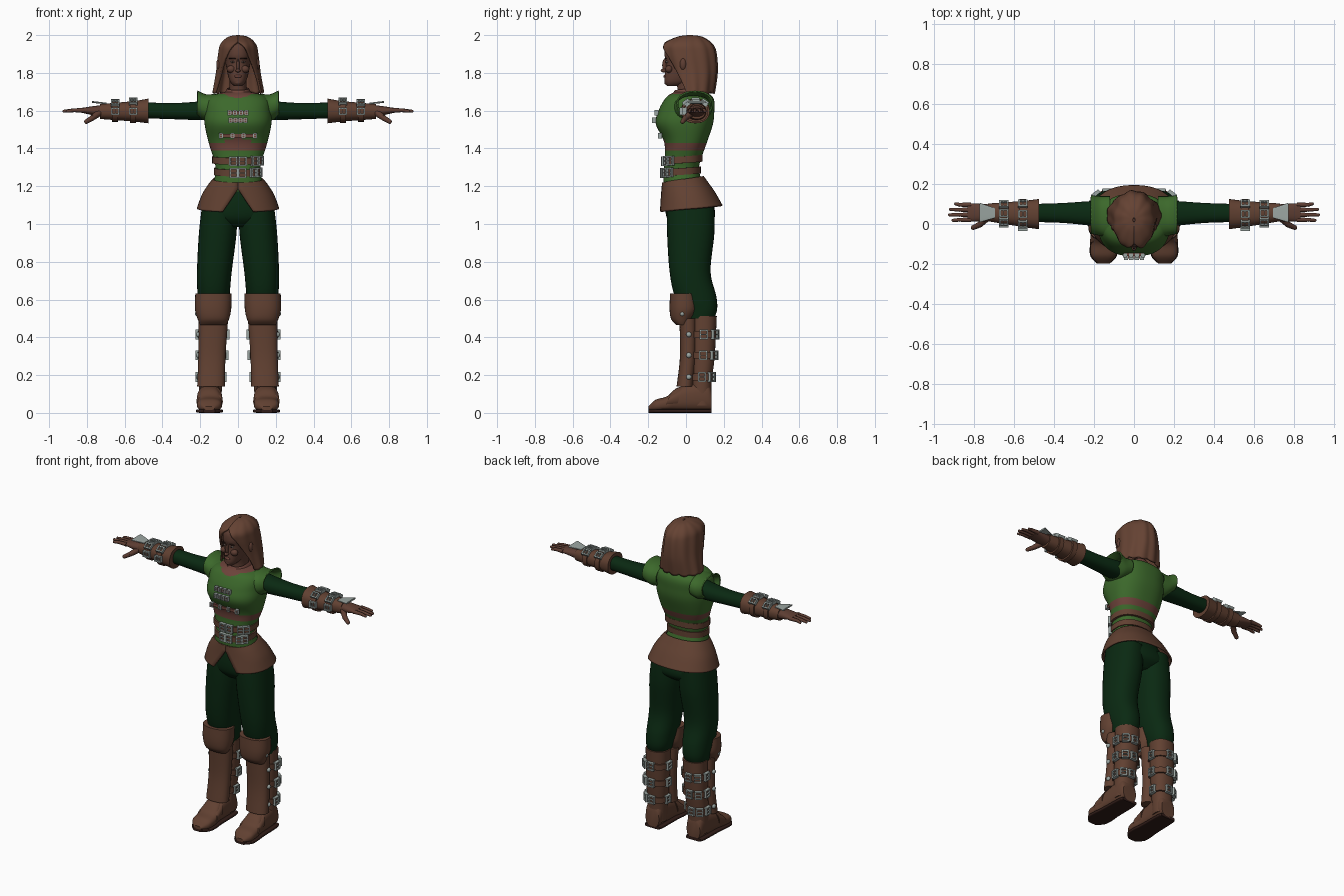
import bpy, bmesh, math
from mathutils import Vector, Matrix

default_cube = bpy.data.objects.get("Cube")
if default_cube:
    bpy.data.objects.remove(default_cube, do_unlink=True)


def material(name, red, green, blue):
    mat = bpy.data.materials.new(name)
    mat.use_nodes = True
    mat.diffuse_color = (red, green, blue, 1)
    shader = mat.node_tree.nodes["Principled BSDF"]
    shader.inputs["Base Color"].default_value = mat.diffuse_color
    shader.inputs["Roughness"].default_value = .8
    return mat


LEATHER = material("brown leather", .12, .052, .031)
HAIR = material("brown hair", .13, .055, .033)
SKIN = material("brown skin", .11, .047, .032)
TRIM = material("reddish trim", .15, .056, .042)
GREEN = material("vest green", .045, .14, .024)
CLOTH = material("dark green cloth", .003, .022, .006)
METAL = material("grey metal", .33, .38, .36)
SHADE = material("dark brown", .03, .012, .009)
EYE = material("eye white", .3, .25, .22)


def finish(name, mesh_data, mats, mirror=False, thick=0):
    bmesh.ops.recalc_face_normals(mesh_data, faces=mesh_data.faces)
    mesh = bpy.data.meshes.new(name)
    mesh_data.to_mesh(mesh)
    mesh_data.free()
    part = bpy.data.objects.new(name, mesh)
    bpy.context.collection.objects.link(part)
    for mat in mats:
        mesh.materials.append(mat)
    bpy.ops.object.select_all(action="DESELECT")
    part.select_set(True)
    bpy.context.view_layer.objects.active = part
    bpy.ops.object.shade_smooth_by_angle(angle=math.radians(42))
    if thick:
        shell = part.modifiers.new("thickness", "SOLIDIFY")
        shell.thickness, shell.offset = thick, 0
    if mirror:
        part.modifiers.new("both sides", "MIRROR")


def refine(rings, steps=6):
    """Smooth curve through the rings."""
    fine = []
    for i in range(len(rings) - 1):
        before, start = rings[max(i - 1, 0)], rings[i]
        end, after = rings[i + 1], rings[min(i + 2, len(rings) - 1)]
        for k in range(steps):
            t = k / steps
            fine.append([b + t / 2 * (c - a + t * (2*a - 5*b + 4*c - d + t * (3*(b - c) + d - a)))
                         for a, b, c, d in zip(before, start, end, after)])
    return fine + [rings[-1]]


def ring_at(rings, position):
    return min(refine(rings, steps=20), key=lambda ring: abs(ring[0] - position))


def centred(rings):
    """Rings given as height, half width, front, back."""
    return [(z, -half, half, front, back) for z, half, front, back in rings]


def oval(angle, power):
    c, s = math.cos(angle), math.sin(angle)
    return math.copysign(abs(c) ** (2 / power), c), math.copysign(abs(s) ** (2 / power), s)


def place(axis, along, u, v):
    return Vector({"x": (along, u, v), "y": (u, along, v), "z": (u, v, along)}[axis])


def loft(name, mats, rings, axis="z", power=2.3, sides=32, mirror=False, thick=0,
         tilt=0, gap=None, rule=None, warp=None, caps=True):
    """Skin over rings of position, low u, high u, low v, high v; gap opens the front."""
    bm, rows = bmesh.new(), []
    for along, u_low, u_high, v_low, v_high in refine(rings):
        row = []
        opening = math.radians(gap(along)) if gap else 0
        for j in range(sides):
            share = j / (sides - 1 if gap else sides)
            angle = opening - math.pi / 2 + (math.tau - 2 * opening) * share
            c, s = oval(angle, power)
            point = place(axis, along + tilt * math.sin(angle),
                          (u_low + u_high + c * (u_high - u_low)) / 2,
                          (v_low + v_high + s * (v_high - v_low)) / 2)
            row.append(bm.verts.new(warp(point, angle) if warp else point))
        rows.append(row)
    for lower, upper in zip(rows, rows[1:]):
        for j in range(sides - 1 if gap else sides):
            k = (j + 1) % sides
            bm.faces.new((lower[j], lower[k], upper[k], upper[j]))
    if caps and not gap:
        bm.faces.new(rows[0])
        bm.faces.new(rows[-1])
    if rule:
        for face in bm.faces:
            face.material_index = rule(face.calc_center_median())
    finish(name, bm, mats, mirror, thick)


def add_block(bm, frame, centre, size):
    shape = frame @ Matrix.Translation(centre) @ Matrix.Diagonal((*size, 1))
    bmesh.ops.create_cube(bm, size=1, matrix=shape)


def add_buckle(bm, frame, width, height, bar=.008, depth=.02):
    """Four bars and a prong, facing the local z axis."""
    for side in (-1, 1):
        add_block(bm, frame, (side * width / 2, 0, 0), (bar, height, depth))
        add_block(bm, frame, (0, side * height / 2, 0), (width + bar, bar, depth))
    add_block(bm, frame, (0, 0, 0), (width, bar / 2, depth))


def strap(name, body, axis, position, width, angles, mirror=False, tilt=0, power=2.3):
    """Leather band hugging a body, with buckles at the given angles."""
    _, u_low, u_high, v_low, v_high = ring_at(body, position)
    lift = .009
    bounds = (u_low - lift, u_high + lift, v_low - lift, v_high + lift)
    loft(name, [LEATHER], [(position + side * width / 2, *bounds) for side in (-1, 1)],
         axis, power, mirror=mirror, tilt=tilt)
    bm = bmesh.new()
    for degrees in angles:
        angle = math.radians(degrees)
        c, s = oval(angle, power)
        spot = place(axis, position + tilt * math.sin(angle),
                     (u_low + u_high + c * (bounds[1] - bounds[0])) / 2,
                     (v_low + v_high + s * (bounds[3] - bounds[2])) / 2)
        outward = place(axis, 0, math.cos(angle) / (u_high - u_low), math.sin(angle) / (v_high - v_low))
        outward.normalize()
        along = place(axis, 1, 0, 0)
        turn = Matrix((along.cross(outward), along, outward)).transposed().to_4x4()
        add_buckle(bm, Matrix.Translation(spot) @ turn, width, width * 1.2)
    finish(name + "_buckles", bm, [METAL], mirror)


def ball(name, mat, centre, size, mirror=False):
    bm = bmesh.new()
    bmesh.ops.create_uvsphere(bm, u_segments=16, v_segments=10, radius=1,
                              matrix=Matrix.Translation(centre) @ Matrix.Diagonal((*size, 1)))
    finish(name, bm, [mat], mirror)


def finger(name, points, radius):
    """Tapered, jointed rod with a rounded tip."""
    bm = bmesh.new()
    for start, end in zip(points, points[1:]):
        start, end = Vector(start), Vector(end)
        turn = (end - start).to_track_quat("Z", "Y").to_matrix().to_4x4()
        bmesh.ops.create_cone(bm, cap_ends=True, segments=10, radius1=radius, radius2=radius * .8,
                              depth=(end - start).length, matrix=Matrix.Translation((start + end) / 2) @ turn)
        radius *= .8
        bmesh.ops.create_uvsphere(bm, u_segments=10, v_segments=6, radius=radius, matrix=Matrix.Translation(end))
    finish(name, bm, [SKIN], mirror=True)


# Head, neck and face
loft("head", [SKIN], centred([(1.73, .02, -.1, -.04), (1.76, .045, -.115, .03), (1.85, .066, -.106, .12),
                              (1.9, .07, -.114, .13), (1.95, .06, -.1, .12), (1.98, .03, -.04, .07)]))
loft("neck", [SKIN], centred([(1.66, .06, -.06, .08), (1.71, .046, -.045, .08), (1.8, .046, -.06, .08)]))
ball("nose_tip", SKIN, (0, -.117, 1.812), (.013, .017, .01))
ball("nose_bridge", SKIN, (0, -.112, 1.84), (.008, .014, .035))
ball("cheeks", SKIN, (.036, -.09, 1.82), (.024, .02, .02), mirror=True)
ball("chin", SKIN, (0, -.1, 1.75), (.02, .015, .014))
ball("eyes", EYE, (.028, -.101, 1.858), (.011, .006, .005), mirror=True)
ball("irises", SHADE, (.028, -.106, 1.858), (.005, .003, .005), mirror=True)
ball("eyebrows", SHADE, (.03, -.108, 1.876), (.02, .006, .003), mirror=True)
ball("lips", TRIM, (0, -.112, 1.782), (.02, .008, .008))
ball("ears", SKIN, (.1, -.015, 1.845), (.015, .018, .032), mirror=True)


# Parted bob of hair with a ragged hem
def strands(point, angle):
    swell = 1 + .022 * math.cos(angle * 11)
    hem = max(0, 1.76 - point.z) * abs(math.sin(angle * 6.5))
    return Vector((point.x * swell, point.y * swell, point.z - hem / 6))


def parting(z):
    return 65 * math.sqrt(max(0, 1.96 - z) * 4)


loft("hair", [HAIR], centred([(1.994, .005, .01, .03), (1.985, .05, -.045, .085), (1.95, .088, -.115, .135),
                              (1.9, .1, -.12, .155), (1.8, .112, -.09, .16), (1.7, .13, -.06, .145)]),
     power=2, sides=72, thick=.012, gap=parting, warp=strands)


# Vest with a pointed band under the chest and a trimmed neckline
def vest_colour(point):
    neckline = point.z > 1.69 or (point.y < -.03 and point.z > 1.66 + abs(point.x) * .4)
    peak = max(0, .045 - abs(point.x) * .45) if point.y < 0 else 0
    return 1 if neckline or 1.388 < point.z < 1.425 + peak else 0


VEST = centred([(1.17, .15, -.115, .11), (1.24, .125, -.12, .08), (1.31, .12, -.115, .07),
                (1.43, .155, -.115, .11), (1.53, .177, -.16, .143), (1.6, .175, -.145, .15),
                (1.65, .17, -.12, .15), (1.68, .14, -.095, .135), (1.7, .065, -.06, .1)])
loft("vest", [GREEN, TRIM], VEST, power=2.4, sides=64, rule=vest_colour)
loft("shoulder_caps", [GREEN], [(.12, -.07, .135, 1.56, 1.685), (.17, -.055, .135, 1.55, 1.683),
                                (.215, -.045, .14, 1.575, 1.702)],
     axis="x", mirror=True, thick=.008, caps=False)
loft("collar", [TRIM], centred([(1.675, .075, -.08, .105), (1.715, .055, -.055, .09)]),
     tilt=.008, thick=.008, caps=False)

# Chest straps with paired buckles
for label, z, half in (("top", 1.59, .05), ("middle", 1.55, .045), ("bottom", 1.468, .1)):
    front = ring_at(VEST, z)[3] - .004
    bm = bmesh.new()
    add_block(bm, Matrix(), (0, front, z), (half * 2, .016, .018))
    finish(label + "_chest_strap", bm, [TRIM])
    bm = bmesh.new()
    for x in (half * .3, half * .9):
        add_buckle(bm, Matrix.Translation((x, front - .004, z)) @ Matrix.Rotation(math.pi / 2, 4, "X"),
                   .016, .024, bar=.005)
    finish(label + "_chest_buckles", bm, [METAL], mirror=True)

# Waist belts
for label, z in (("upper_belt", 1.34), ("lower_belt", 1.278)):
    strap(label, VEST, "z", z, .036, (-97, -83, -52, -35), tilt=.008, power=2.4)

# Flared skirt split at the front
loft("skirt", [LEATHER], centred([(1.235, .13, -.122, .09), (1.2, .158, -.125, .115),
                                  (1.15, .188, -.13, .15), (1.08, .214, -.14, .19)]),
     sides=48, thick=.01, tilt=.016, gap=lambda z: max(.2, 160 * (1.2 - z)))

# Trousers
loft("trouser_seat", [CLOTH], centred([(1.2, .13, -.1, .09), (1.1, .18, -.11, .145),
                                       (1.03, .185, -.1, .15), (.985, .1, -.06, .1)]))
loft("trouser_legs", [CLOTH], [(1.1, .003, .19, -.1, .15), (.95, .008, .207, -.1, .15), (.75, .033, .217, -.087, .13),
                               (.62, .045, .214, -.06, .16), (.55, .055, .208, -.01, .165), (.5, .07, .2, 0, .15)],
     mirror=True)

# Boots: knee guards, shells, feet and soles
loft("knee_guards", [LEATHER], [(.632, .034, .226, -.084, .06), (.55, .036, .228, -.087, .065),
                                (.495, .048, .213, -.078, .035), (.465, .065, .2, -.05, .01)], mirror=True)
ball("knee_rivets", METAL, (.218, -.02, .525), (.01, .012, .012), mirror=True)
loft("boot_fronts", [LEATHER], [(.5, .052, .208, -.035, .06), (.3, .066, .21, -.032, .056),
                                (.14, .07, .216, -.05, .04)], mirror=True)
BOOT = [(.512, .06, .205, .03, .163), (.3, .07, .207, .03, .152), (.16, .083, .206, .03, .136),
        (.04, .09, .205, .03, .136)]
loft("boot_backs", [LEATHER], BOOT, mirror=True)
FOOT = [(.136, .1, .195, .01, .12), (.1, .092, .205, .008, .165), (-.04, .09, .21, .008, .135),
        (-.1, .084, .216, .008, .088), (-.16, .09, .214, .008, .07), (-.198, .125, .18, .015, .035)]
loft("feet", [LEATHER], FOOT, axis="y", power=2.6, mirror=True)
loft("soles", [SHADE], [(y, inner - .004, outer + .004, 0, .02) for y, inner, outer, *_ in FOOT],
     axis="y", power=5, mirror=True)
loft("instep_flaps", [LEATHER], [(-.1, .08, .22, .02, .1), (-.035, .084, .216, .02, .145)],
     axis="y", tilt=.02, mirror=True)
for label, z in (("top", .415), ("middle", .305), ("ankle", .19)):
    strap(label + "_boot_strap", BOOT, "z", z, .036, (0, 50, 90, 180), mirror=True)
    ball(label + "_boot_rivets", METAL, (.21, .015, z), (.012, .014, .014), mirror=True)

# Sleeves and bracers
loft("sleeves", [CLOTH], [(.1, -.02, .115, 1.55, 1.67), (.2, -.01, .115, 1.55, 1.65),
                          (.35, .005, .105, 1.555, 1.64), (.5, .01, .1, 1.56, 1.645)], axis="x", mirror=True)
BRACER = [(.474, -.026, .125, 1.533, 1.664), (.56, -.014, .115, 1.543, 1.65), (.73, .014, .102, 1.556, 1.635)]
loft("bracers", [LEATHER], BRACER, axis="x", mirror=True)
for label, x in (("elbow", .555), ("wrist", .65)):
    strap(label + "_bracer_strap", BRACER, "x", x, .032, (50, 90, 130, 180), mirror=True)
loft("hand_plates", [METAL], [(.695, .03, .08, 1.634, 1.642), (.772, .008, .106, 1.641, 1.651)],
     axis="x", power=5, mirror=True)

# Hands
loft("palms", [SKIN], [(.7, .022, .095, 1.565, 1.628), (.75, .012, .1, 1.572, 1.626),
                       (.832, .014, .103, 1.59, 1.614)], axis="x", mirror=True)
for i, label in enumerate(("index", "middle", "ring", "little")):
    y = .021 + i * .025
    tip = .922 - .011 * (i - 1.3) ** 2
    finger(label + "_fingers", [(.815, y, 1.602), (.87, y, 1.602), (tip, y * 1.1 - .005, 1.597)], .0125)
finger("thumbs", [(.735, .03, 1.588), (.77, -.003, 1.562), (.803, -.018, 1.542)], .019)
